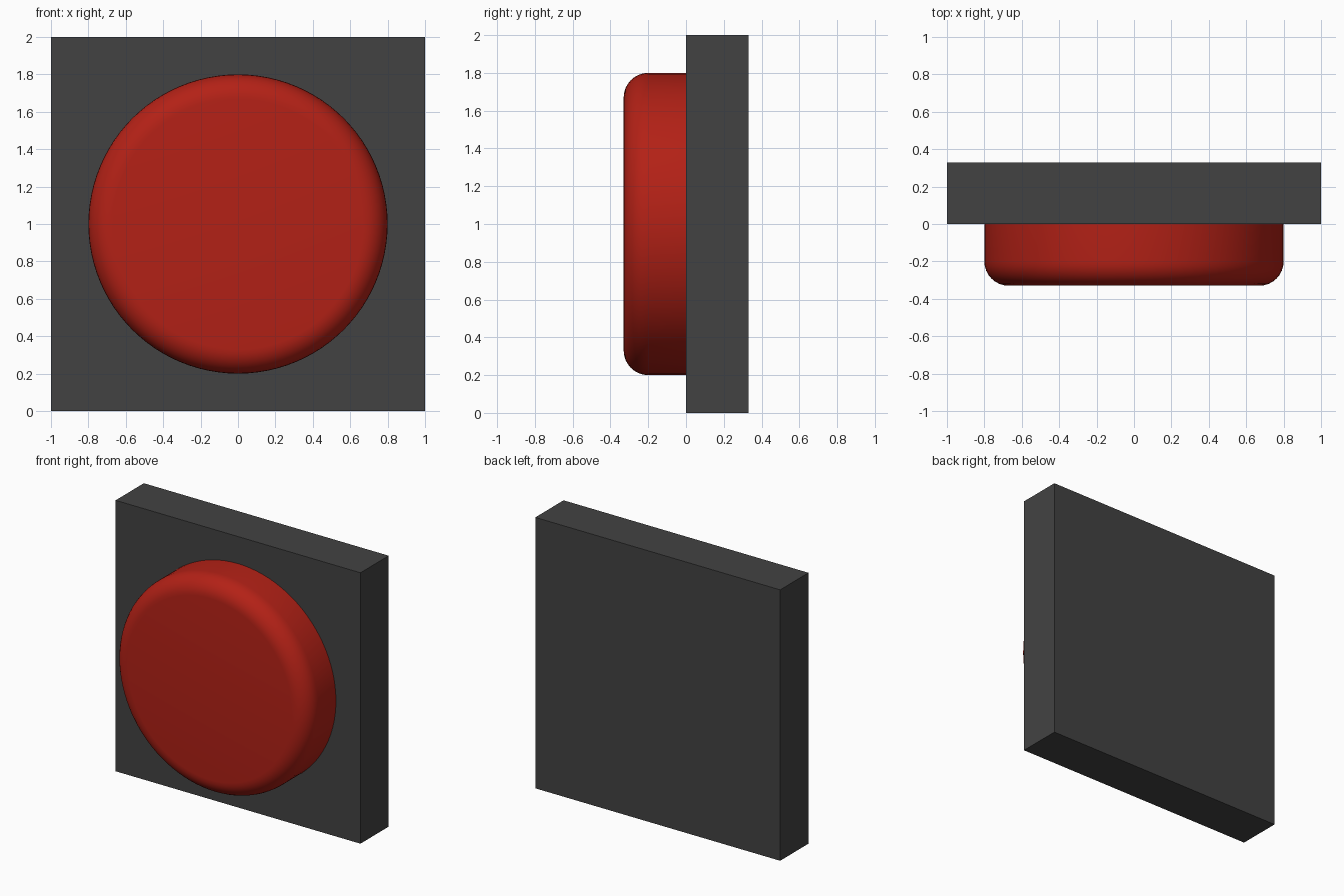
import bpy
from math import radians

if "Cube" in bpy.data.objects:
    bpy.data.objects.remove(bpy.data.objects["Cube"])


def paint(obj, name, color):
    mat = bpy.data.materials.new(name)
    mat.diffuse_color = (*color, 1)
    mat.use_nodes = True
    mat.node_tree.nodes["Principled BSDF"].inputs["Base Color"].default_value = mat.diffuse_color
    obj.data.materials.append(mat)


DEPTH = 0.33

# Square backing plate
bpy.ops.mesh.primitive_cube_add(size=1, location=(0, DEPTH / 2, 1))
plate = bpy.context.object
plate.name = "backing_plate"
plate.scale = (2, DEPTH, 2)
bpy.ops.object.transform_apply(location=False, rotation=False, scale=True)
paint(plate, "dark_grey", (0.055, 0.055, 0.055))

# Round push button, its cap facing the front
bpy.ops.mesh.primitive_cylinder_add(vertices=96, radius=0.8, depth=DEPTH,
                                    location=(0, -DEPTH / 2, 1),
                                    rotation=(radians(90), 0, 0))
button = bpy.context.object
button.name = "push_button"
paint(button, "red", (0.45, 0.015, 0.008))

# Round only the front rim (local +z is the front after the turn)
weights = button.data.attributes.new("bevel_weight_edge", 'FLOAT', 'EDGE')
for edge in button.data.edges:
    if all(button.data.vertices[v].co.z > 0 for v in edge.vertices):
        weights.data[edge.index].value = 1.0
bevel = button.modifiers.new("rounded_rim", 'BEVEL')
bevel.limit_method = 'WEIGHT'
bevel.width = 0.13
bevel.segments = 8
bpy.ops.object.modifier_apply(modifier=bevel.name)
bpy.ops.object.shade_smooth_by_angle(angle=radians(35))
